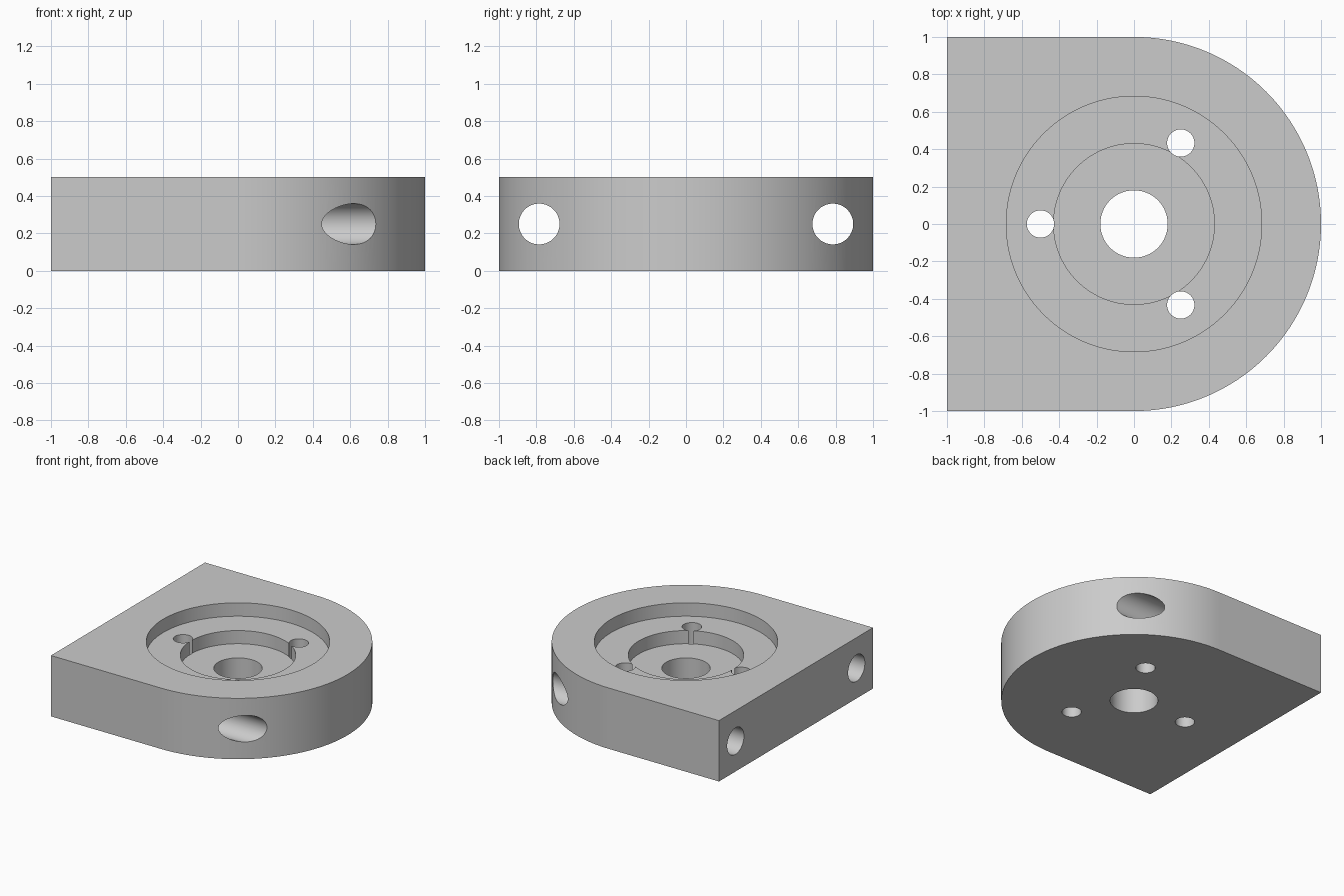
import bpy
import bmesh
import math

if "Cube" in bpy.data.objects:
    bpy.data.objects.remove(bpy.data.objects["Cube"])

HEIGHT = 0.5

grey = bpy.data.materials.new("plain grey")
grey.diffuse_color = (0.6, 0.6, 0.6, 1.0)
grey.use_nodes = True
grey.node_tree.nodes["Principled BSDF"].inputs["Base Color"].default_value = grey.diffuse_color


def cylinder(name, radius, depth, location, rotation=(0, 0, 0), sides=64):
    bpy.ops.mesh.primitive_cylinder_add(vertices=sides, radius=radius, depth=depth,
                                        location=location, rotation=rotation)
    obj = bpy.context.object
    obj.name = name
    obj.hide_render = True
    return obj


# Plate: square at the back end, half round at the other
outline = [(-1, 1), (-1, -1)]
for i in range(97):
    a = -math.pi / 2 + math.pi * i / 96
    outline.append((math.cos(a), math.sin(a)))

bm = bmesh.new()
base = bm.faces.new([bm.verts.new((x, y, 0)) for x, y in outline])
top = bmesh.ops.extrude_face_region(bm, geom=[base])
bmesh.ops.translate(bm, vec=(0, 0, HEIGHT),
                    verts=[v for v in top["geom"] if isinstance(v, bmesh.types.BMVert)])
bmesh.ops.recalc_face_normals(bm, faces=bm.faces)
mesh = bpy.data.meshes.new("mounting_plate")
bm.to_mesh(mesh)
bm.free()
plate = bpy.data.objects.new("mounting_plate", mesh)
bpy.context.collection.objects.link(plate)
mesh.materials.append(grey)

# Stepped round recess with a centre bore: (radius, floor height)
cutters = []
for name, radius, floor in (("outer_recess", 0.683, 0.39),
                            ("inner_recess", 0.43, 0.282),
                            ("centre_bore", 0.18, -0.2)):
    depth = 0.8 - floor
    cutters.append(cylinder(name, radius, depth, (0, 0, floor + depth / 2), sides=128))

# Three screw holes around the bore
for i in range(3):
    a = math.pi / 3 + i * math.tau / 3
    cutters.append(cylinder("screw_hole", 0.073, 1.4,
                            (0.5 * math.cos(a), 0.5 * math.sin(a), 0.25)))

# Two long holes running sideways through the plate
for side in (-1, 1):
    cutters.append(cylinder("cross_hole", 0.109, 2.6, (0, side * 0.785, HEIGHT / 2),
                            (0, math.pi / 2, 0)))

# Cut every opening and clear the cutters away
bpy.ops.object.select_all(action="DESELECT")
bpy.context.view_layer.objects.active = plate
plate.select_set(True)
for cutter in cutters:
    cutter.data.materials.append(grey)
    mod = plate.modifiers.new(cutter.name, "BOOLEAN")
    mod.operation = "DIFFERENCE"
    mod.solver = "EXACT"
    mod.object = cutter
    bpy.ops.object.modifier_apply(modifier=mod.name)
for cutter in cutters:
    bpy.data.objects.remove(cutter)

bpy.ops.object.shade_smooth_by_angle(angle=math.radians(30))
